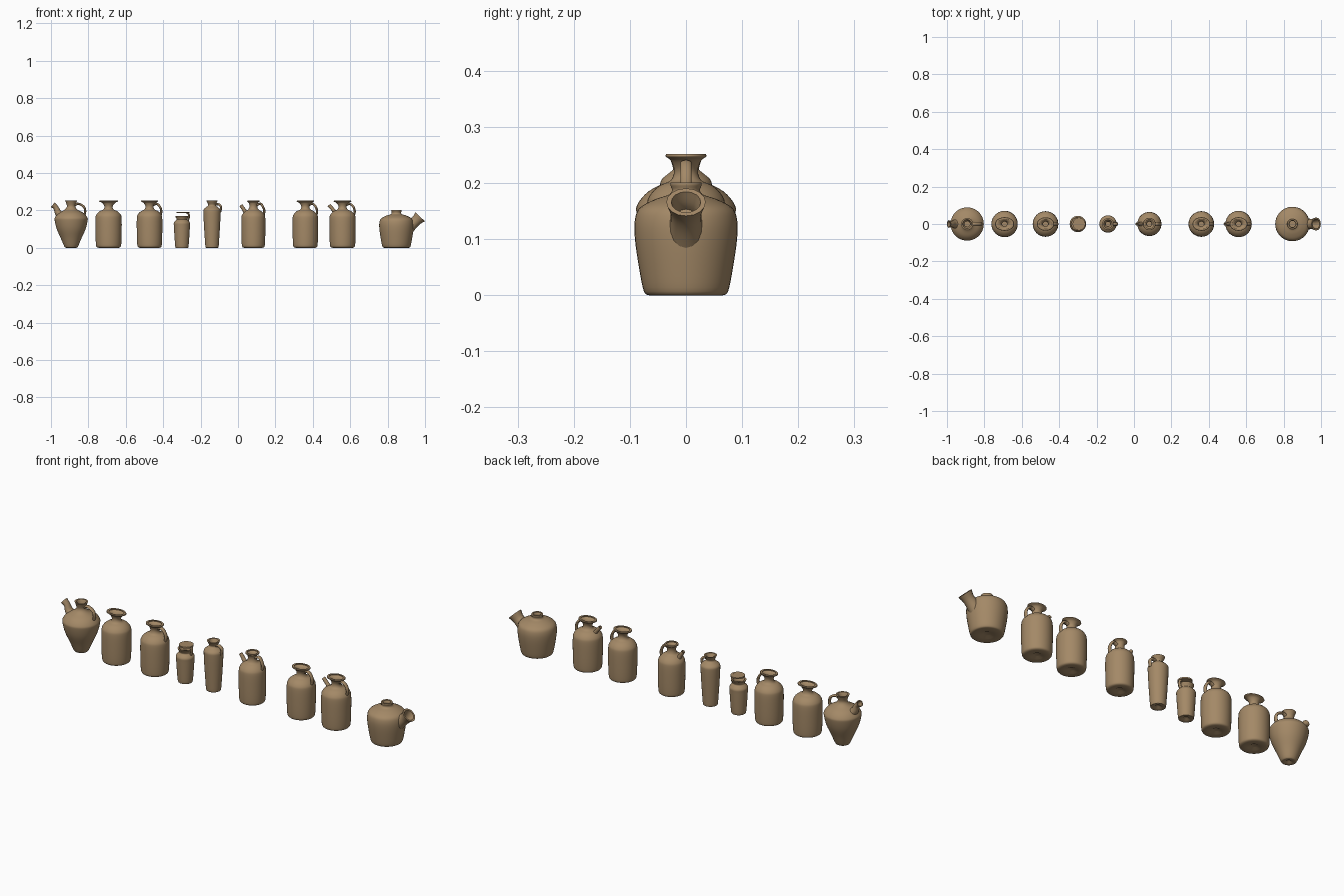
import bpy, math
from mathutils import Vector

cube = bpy.data.objects.get("Cube")
if cube:
    bpy.data.objects.remove(cube, do_unlink=True)

clay = bpy.data.materials.new("tan_clay")
clay.use_nodes = True
clay.diffuse_color = (0.37, 0.25, 0.135, 1)
clay.node_tree.nodes["Principled BSDF"].inputs["Base Color"].default_value = clay.diffuse_color


def skin(name, rings, cap_end=True):
    """Join equal rings of points into one smooth surface, capped at both ends."""
    n = len(rings[0])
    faces = [(a * n + i, a * n + (i + 1) % n, (a + 1) * n + (i + 1) % n, (a + 1) * n + i)
             for a in range(len(rings) - 1) for i in range(n)]
    faces.append(tuple(reversed(range(n))))
    if cap_end:
        faces.append(tuple(range((len(rings) - 1) * n, len(rings) * n)))
    mesh = bpy.data.meshes.new(name)
    mesh.from_pydata([p for r in rings for p in r], [], faces)
    mesh.materials.append(clay)
    obj = bpy.data.objects.new(name, mesh)
    bpy.context.collection.objects.link(obj)
    bpy.ops.object.select_all(action='DESELECT')
    obj.select_set(True)
    bpy.context.view_layer.objects.active = obj
    bpy.ops.object.shade_smooth_by_angle(angle=math.radians(50))
    return obj


def curve(points, steps=4):
    """Smooth a list of points with a Catmull-Rom curve."""
    pts = [Vector(p) for p in points]
    pts = [pts[0]] + pts + [pts[-1]]
    out = []
    for a, b, c, d in zip(pts, pts[1:], pts[2:], pts[3:]):
        for k in range(steps):
            t = k / steps
            out.append(0.5 * (2 * b + (c - a) * t + (2 * a - 5 * b + 4 * c - d) * t * t
                              + (3 * b - a - 3 * c + d) * t ** 3))
    return out + [pts[-1]]


def lathe(name, x, outer, wall=0.008, flare=1.0, segs=40):
    """Hollow vessel: dimpled base, outer wall, open mouth and inner wall."""
    base, top = outer[0], outer[-1]
    wall_pts = [tuple(p) for p in curve([(r, z, 0) for r, z in outer])]
    profile = [(base[0] * 0.25, 0.008), (base[0] * 0.5, 0.001)]
    profile += [(r, max(z, 0)) for r, z, _ in wall_pts]
    profile += [(max(r - wall, 0.006), z) for r, z, _ in reversed(wall_pts) if z > 0.03]
    rings = []
    for r, z in profile:
        lip = max(0, min(1, (z - top[1] + 0.035) / 0.03))
        sx = 1 + (flare - 1) * lip
        rings.append([(x + r * sx * math.cos(2 * math.pi * i / segs),
                       r * math.sin(2 * math.pi * i / segs), z) for i in range(segs)])
    return skin(name, rings)


def sweep(name, x, path, radii, flat=1.0, hollow=False, segs=16):
    """Tube along a path in the x-z plane; flat widens it in y."""
    pts = curve([(px, pz, r) for (px, pz), r in zip(path, radii)], 5)
    frames = []
    for i, p in enumerate(pts):
        d = pts[min(i + 1, len(pts) - 1)] - pts[max(i - 1, 0)]
        d = Vector((d.x, d.y)).normalized()
        frames.append((p, d, p.z))
    if hollow:
        frames += [(p, d, r * 0.75) for p, d, r in reversed(frames[4:])]
    rings = []
    for p, d, r in frames:
        ring = []
        for i in range(segs):
            a = 2 * math.pi * i / segs
            u = r * math.cos(a)
            ring.append((x + p.x - d.y * u, -r * flat * math.sin(a), p.y + d.x * u))
        rings.append(ring)
    return skin(name, rings)


def strap_handle(name, x, neck, shoulder, top=0.235, low=0.17):
    """Flat strap rising from the neck and dropping on the shoulder."""
    path = [(neck, top - 0.008), (neck + 0.02, top), (shoulder - 0.008, top - 0.015),
            (shoulder, top - 0.04), (shoulder - 0.006, low)]
    return sweep(name, x, path, [0.006] * 5, flat=1.7)


def bottle_profile(r, lip):
    """Straight-sided body, round shoulder, narrow neck and flared lip."""
    return [(r * 0.78, 0), (r * 0.92, 0.005), (r * 0.97, 0.022), (r, 0.08), (r, 0.155),
            (r * 0.92, 0.178), (r * 0.68, 0.195), (0.027, 0.205), (0.021, 0.222),
            (lip * 0.75, 0.24), (lip, 0.247), (lip * 0.97, 0.252)]


# Amphora with a curved spout and a small handle
lathe("amphora_body", -0.892,
      [(0.028, 0), (0.036, 0.006), (0.055, 0.05), (0.077, 0.1), (0.088, 0.145), (0.086, 0.163),
       (0.067, 0.185), (0.035, 0.203), (0.023, 0.22), (0.027, 0.24), (0.032, 0.252)])
sweep("amphora_spout", -0.892, [(-0.045, 0.165), (-0.068, 0.185), (-0.082, 0.215), (-0.098, 0.23)],
      [0.026, 0.019, 0.014, 0.017], flat=1.2, hollow=True)
strap_handle("amphora_handle", -0.892, 0.018, 0.075)

# Cylindrical bottles: name, x, radius, lip radius, lip stretch, handle, spout
bottles = [
    ("plain_bottle", -0.692, 0.07, 0.036, 1.4, False, False),
    ("handled_bottle", -0.473, 0.068, 0.035, 1.3, True, False),
    ("slim_spouted_bottle", 0.082, 0.064, 0.033, 1.0, True, True),
    ("flared_bottle", 0.36, 0.068, 0.036, 1.3, True, False),
    ("spouted_bottle", 0.559, 0.07, 0.036, 1.3, True, True),
]
for name, x, r, lip, flare, has_handle, has_spout in bottles:
    lathe(name + "_body", x, bottle_profile(r, lip), flare=flare)
    if has_handle:
        strap_handle(name + "_handle", x, 0.018, r - 0.005)
    if has_spout:
        sweep(name + "_spout", x, [(-0.035, 0.178), (-0.048, 0.2), (-r - 0.003, 0.228)],
              [0.014, 0.01, 0.009], hollow=True)

# Small jar with a lid held by a bent arm
lathe("small_jar_body", -0.3,
      [(0.03, 0), (0.035, 0.004), (0.039, 0.05), (0.043, 0.115), (0.043, 0.133), (0.034, 0.145),
       (0.028, 0.152), (0.034, 0.165), (0.036, 0.17)])
sweep("small_jar_arm", -0.3, [(0.03, 0.14), (0.037, 0.16), (0.036, 0.18), (0.025, 0.188)],
      [0.005] * 4, flat=1.5)
bpy.ops.mesh.primitive_cylinder_add(vertices=32, radius=0.034, depth=0.007, location=(-0.294, 0, 0.188))
lid = bpy.context.object
lid.name = "small_jar_lid"
lid.data.materials.append(clay)
bpy.ops.object.shade_smooth_by_angle(angle=math.radians(40))

# Tall narrow flask with a tight handle
lathe("tall_flask_body", -0.139,
      [(0.031, 0), (0.035, 0.004), (0.038, 0.04), (0.043, 0.12), (0.046, 0.185), (0.044, 0.205),
       (0.03, 0.218), (0.02, 0.228), (0.027, 0.244), (0.031, 0.252)])
sweep("tall_flask_handle", -0.139, [(0.016, 0.23), (0.035, 0.232), (0.048, 0.218), (0.043, 0.19)],
      [0.006] * 4, flat=1.6)

# Wide pot with a large side spout
lathe("wide_pot_body", 0.847,
      [(0.066, 0), (0.075, 0.007), (0.083, 0.045), (0.091, 0.1), (0.091, 0.135), (0.082, 0.156),
       (0.055, 0.171), (0.031, 0.179), (0.025, 0.187), (0.028, 0.197), (0.027, 0.201)])
sweep("wide_pot_spout", 0.847, [(0.055, 0.095), (0.085, 0.126), (0.108, 0.147), (0.127, 0.166)],
      [0.034, 0.029, 0.028, 0.035], hollow=True)
